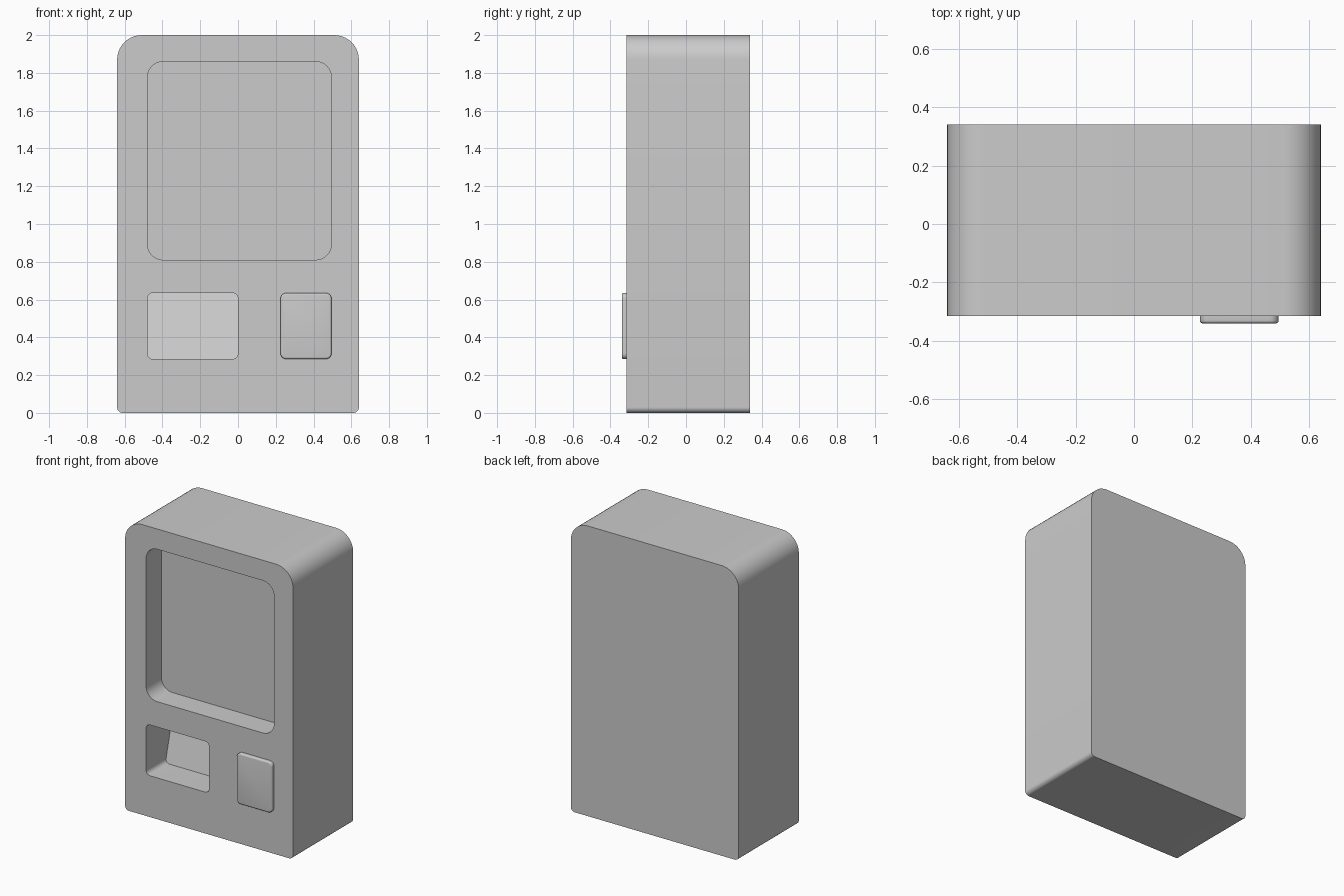
import bpy, bmesh
from math import sin, cos, pi

if "Cube" in bpy.data.objects:
    bpy.data.objects.remove(bpy.data.objects["Cube"])


def rounded_outline(x0, x1, z0, z1, r_bottom, r_top, seg=10):
    """Rounded rectangle in the xz plane, counter-clockwise seen from the front."""
    corners = [(x1, z0, -1, 1, r_bottom, -pi / 2), (x1, z1, -1, -1, r_top, 0),
               (x0, z1, 1, -1, r_top, pi / 2), (x0, z0, 1, 1, r_bottom, pi)]
    pts = []
    for x, z, sx, sz, r, start in corners:
        for i in range(seg + 1):
            a = start + i * pi / 2 / seg
            pts.append((x + sx * r + r * cos(a), z + sz * r + r * sin(a)))
    return pts


def prism(name, outline, y_front, y_back, slope=0.0, bevel=0.0):
    """Extrude an outline along y; slope tilts the back face with height."""
    bm = bmesh.new()
    z_min = min(z for _, z in outline)
    front = [bm.verts.new((x, y_front, z)) for x, z in outline]
    back = [bm.verts.new((x, y_back + slope * (z - z_min), z)) for x, z in outline]
    cap = bm.faces.new(front)
    bm.faces.new(back[::-1])
    n = len(outline)
    for i in range(n):
        j = (i + 1) % n
        bm.faces.new((front[j], front[i], back[i], back[j]))
    bmesh.ops.recalc_face_normals(bm, faces=bm.faces[:])
    if bevel:
        bmesh.ops.bevel(bm, geom=list(cap.edges), offset=bevel, segments=4,
                        profile=0.5, affect='EDGES')
    mesh = bpy.data.meshes.new(name)
    bm.to_mesh(mesh)
    bm.free()
    ob = bpy.data.objects.new(name, mesh)
    bpy.context.collection.objects.link(ob)
    return ob


def activate(ob):
    bpy.ops.object.select_all(action='DESELECT')
    ob.select_set(True)
    bpy.context.view_layer.objects.active = ob


def carve(target, cutter):
    cutter.hide_render = True
    mod = target.modifiers.new(cutter.name, 'BOOLEAN')
    mod.operation = 'DIFFERENCE'
    mod.solver = 'EXACT'
    mod.object = cutter
    activate(target)
    bpy.ops.object.modifier_apply(modifier=mod.name)
    bpy.data.objects.remove(cutter)


FRONT, BACK = -0.315, 0.34

# Cabinet: broad rounding at the top, small rounding at the base
cabinet = prism("cabinet", rounded_outline(-0.64, 0.64, 0, 2, 0.03, 0.13), FRONT, BACK)

# Display window recess
carve(cabinet, prism("window_cutter",
                     rounded_outline(-0.48, 0.495, 0.81, 1.86, 0.085, 0.085),
                     FRONT - 0.1, FRONT + 0.165))

# Pickup slot with a back wall that leans away towards the top
carve(cabinet, prism("slot_cutter",
                     rounded_outline(-0.48, 0.0, 0.285, 0.635, 0.03, 0.03),
                     FRONT - 0.1, FRONT + 0.21, slope=0.263))

# Raised control pad
pad = prism("control_pad", rounded_outline(0.225, 0.495, 0.285, 0.635, 0.03, 0.03),
            -0.34, FRONT + 0.003, bevel=0.01)

# Smooth rounded corners, crisp rims
for ob in (cabinet, pad):
    activate(ob)
    bpy.ops.object.shade_smooth_by_angle()
